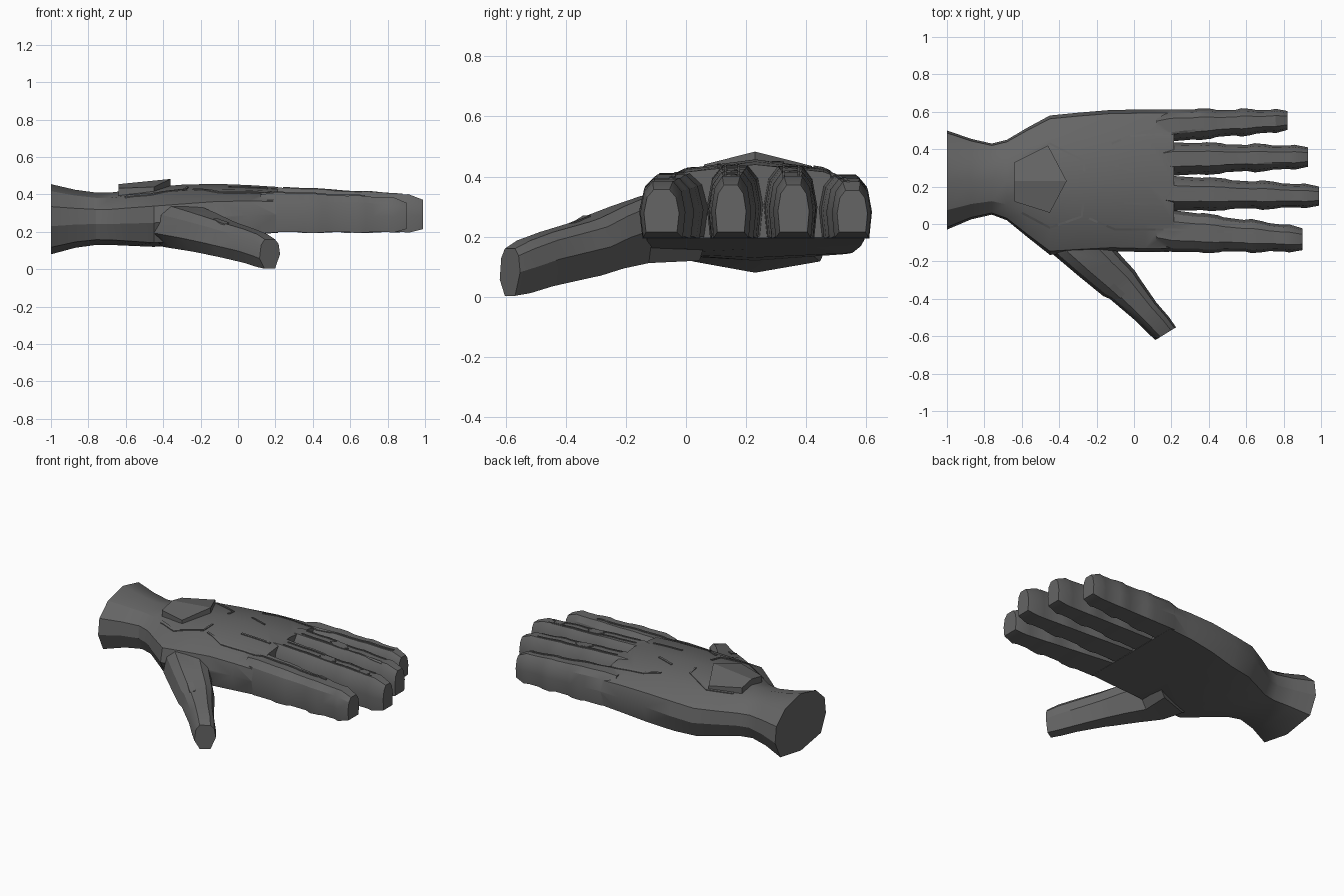
import bpy, bmesh, math
from mathutils import Vector
from mathutils.bvhtree import BVHTree

if "Cube" in bpy.data.objects:
    bpy.data.objects.remove(bpy.data.objects["Cube"])

grey = bpy.data.materials.new("dark_grey")
grey.diffuse_color = (0.13, 0.13, 0.13, 1)
grey.use_nodes = True
grey.node_tree.nodes["Principled BSDF"].inputs["Base Color"].default_value = grey.diffuse_color

def make(name, verts, faces):
    me = bpy.data.meshes.new(name)
    me.from_pydata(verts, [], faces)
    bm = bmesh.new()
    bm.from_mesh(me)
    bmesh.ops.recalc_face_normals(bm, faces=bm.faces)
    bm.to_mesh(me)
    bm.free()
    me.materials.append(grey)
    ob = bpy.data.objects.new(name, me)
    bpy.context.collection.objects.link(ob)
    return ob

def loft(name, rings):
    """Skin a list of equal rings and cap both ends."""
    n = len(rings[0])
    verts = [p for r in rings for p in r]
    faces = [(k*n + i, k*n + (i+1) % n, (k+1)*n + (i+1) % n, (k+1)*n + i)
             for k in range(len(rings)-1) for i in range(n)]
    faces += [tuple(range(n)), tuple(range((len(rings)-1)*n, len(rings)*n))]
    return make(name, verts, faces)

# Cross-sections: u across (-1..1), v up (0..1)
def palm_section(t):
    """Rounded at the wrist (t=0), flat-bottomed at the fingers (t=1)."""
    bu, bv = .8 + .15*t, .1 - .09*t
    right = [(.6, .9), (.95, .68), (1, .4), (bu, bv)]
    return [(0, 1)] + right + [(0, 0)] + [(-u, v) for u, v in reversed(right)]

FINGER = [(-.45, 1), (.45, 1), (.82, .82), (1, .45), (.88, 0),
          (-.88, 0), (-1, .45), (-.82, .82)]
THUMB = [(-.5, 1), (.5, 1), (.85, .85), (1, .5), (.5, 0),
         (-.5, 0), (-1, .35), (-.85, .8)]

# Wrist and palm: x, y low, y high, z low, z high
MID = .23
stations = [(-1, -.03, .50, .08, .455), (-.87, .025, .455, .115, .425),
            (-.76, .05, .43, .13, .41), (-.68, .02, .45, .13, .41),
            (-.57, -.07, .515, .125, .425), (-.45, -.165, .58, .12, .44),
            (-.30, -.155, .595, .13, .452), (-.12, -.145, .61, .16, .457),
            (.06, -.15, .612, .185, .45), (.215, -.148, .612, .195, .44)]
hand = loft("hand", [[(x, MID + u*(y1-MID if u > 0 else MID-y0), z0 + v*(z1-z0))
                      for u, v in palm_section(min(1, max(0, (x + .7)/.7)))]
                     for x, y0, y1, z0, z1 in stations])

# Fingers: tip x, base y range, tip y range, base top z, tip top z
fingers = {"index_finger": (.90, -.15, .085, -.148, -.015, .415, .38),
           "middle_finger": (.99, .068, .262, .09, .208, .442, .395),
           "ring_finger": (.93, .254, .438, .298, .418, .44, .395),
           "little_finger": (.82, .435, .612, .495, .612, .41, .378)}
# Position along the finger and knuckle swelling; the root hides in the palm
KNUCKLES = [(0, -.03), (.11, 0), (.28, 0), (.33, .006), (.42, .004), (.46, -.003),
            (.6, -.003), (.65, .007), (.72, .003), (.77, -.003), (.87, -.002),
            (.91, .004), (1, -.008)]
parts = []
for name, (tip, a0, a1, b0, b1, za, zb) in fingers.items():
    rings = []
    for t, s in KNUCKLES:
        x = .12 + (tip - .12)*t
        y0, y1 = a0 + (b0-a0)*t - s, a1 + (b1-a1)*t + s
        z0, z1 = .198 - s*.6, za + (zb-za)*t + s*.5
        if t == 1:
            z0, z1 = z0 + .012, z1 - .02
        c, w = (y0+y1)/2, (y1-y0)/2
        rings.append([(x, c + u*w, z0 + v*(z1-z0)) for u, v in FINGER])
    parts.append(loft(name, rings))

# Thumb: outer point, inner point, z low, z high
thumb = [((-.50, -.06), (-.10, .08), .12, .34), ((-.43, -.165), (-.12, -.11), .112, .335),
         ((-.30, -.275), (-.055, -.185), .094, .30), ((-.165, -.385), (.005, -.25), .07, .262),
         ((-.13, -.40), (.03, -.29), .063, .25), ((.0, -.51), (.12, -.42), .035, .215),
         ((.075, -.585), (.185, -.495), .012, .187), ((.115, -.62), (.225, -.552), .003, .16)]
parts.append(loft("thumb", [[(*Vector(a).lerp(Vector(b), (u+1)/2), z0 + v*(z1-z0))
                             for u, v in THUMB] for a, b, z0, z1 in thumb]))

# Merge everything into one skin
bpy.context.view_layer.objects.active = hand
for p in parts:
    m = hand.modifiers.new("join", 'BOOLEAN')
    m.operation, m.solver, m.object = 'UNION', 'EXACT', p
    bpy.ops.object.modifier_apply(modifier=m.name)
    bpy.data.objects.remove(p, do_unlink=True)
hand.select_set(True)
bpy.ops.object.shade_smooth_by_angle(angle=math.radians(28))

# Back-of-hand plate, a ridged pentagon
outline = [(-.64, .33), (-.46, .42), (-.36, .23), (-.45, .06), (-.64, .12)]
def plate_z(x, y):
    return .455 + .1*(x + .64) - abs(y - MID)*.2
top = [(x, y, plate_z(x, y)) for x, y in outline] + [(-.64, MID, plate_z(-.64, MID))]
low = [(x, y, z - .05) for x, y, z in top]
make("hand_plate", top + low,
     [(0, 1, 2, 5), (5, 2, 3, 4), (6, 7, 8, 11), (11, 8, 9, 10)]
     + [(i, (i+1) % 6, (i+1) % 6 + 6, i + 6) for i in range(6)])

# Surface trim laid on the skin
tree = BVHTree.FromObject(hand, bpy.context.evaluated_depsgraph_get())
def drop(x, y, lift):
    hit = tree.ray_cast(Vector((x, y, 2)), Vector((0, 0, -1)))[0]
    return (x, y, (hit.z if hit else .3) + lift)

def strip(name, path, w=.012, lift=.005):
    """Thin raised seam following a path seen from above."""
    pts = []
    for a, b in zip(path, path[1:]):
        a, b = Vector(a), Vector(b)
        k = max(1, int((b-a).length/.04))
        pts += [a.lerp(b, i/k) for i in range(k)]
    pts.append(Vector(path[-1]))
    rings = []
    for i, p in enumerate(pts):
        d = (pts[min(i+1, len(pts)-1)] - pts[max(i-1, 0)]).normalized()
        s = Vector((-d.y, d.x))*w/2
        rings.append([drop(*(p+s), lift), drop(*(p-s), lift),
                      drop(*(p-s), -.004), drop(*(p+s), -.004)])
    return loft(name, rings)

def hexagon(name, x, y, r, ry):
    c = [(x + r*math.cos(i*math.pi/3), y + ry*math.sin(i*math.pi/3)) for i in range(6)]
    return loft(name, [[drop(*p, -.004) for p in c], [drop(*p, .005) for p in c]])

strip("wrist_seam_far", [(-.60, .36), (-.45, .43), (-.27, .34), (-.265, .28)])
strip("wrist_seam_near", [(-.60, .06), (-.45, -.02), (-.28, .04), (-.27, .12)])
strip("knuckle_seam_little", [(-.12, .43), (-.02, .47), (.2, .485), (.5, .52), (.76, .54)])
strip("knuckle_seam_ring", [(-.12, .32), (.0, .28)])
strip("knuckle_seam_middle", [(-.05, .11), (.16, .11)])
strip("knuckle_seam_index", [(-.24, .03), (-.1, -.03), (.2, -.03), (.68, -.05)])
for y in (.325, .375):
    strip("ring_finger_seam", [(.24, y), (.82, y)], .008)
for y in (.13, .175):
    strip("middle_finger_seam", [(.24, y), (.88, y)], .008)
hexagon("ring_finger_panel", .50, .345, .065, .03)
hexagon("middle_finger_panel_rear", .55, .15, .06, .028)
hexagon("middle_finger_panel_front", .82, .15, .04, .022)
strip("thumb_panel", [(-.12, -.33), (-.06, -.385)], .035, .005)
